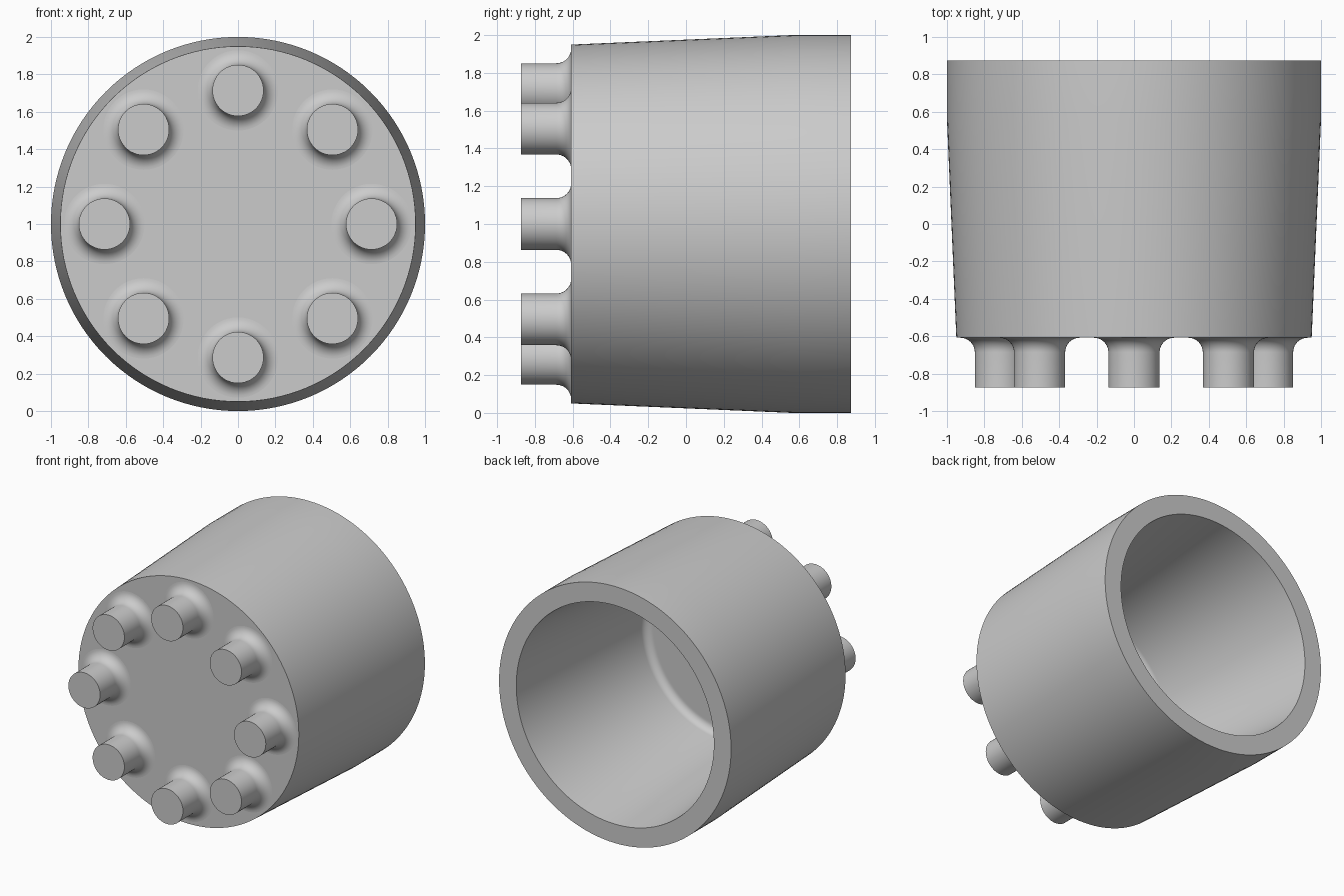
import bpy, bmesh
from math import sin, cos, pi, radians
from mathutils import Matrix, Vector

cube = bpy.data.objects.get("Cube")
if cube:
    bpy.data.objects.remove(cube, do_unlink=True)

grey = bpy.data.materials.new("light_grey")
grey.use_nodes = True
colour = (0.6, 0.6, 0.6, 1)
grey.diffuse_color = colour
grey.node_tree.nodes["Principled BSDF"].inputs["Base Color"].default_value = colour


def arc(r, y, radius, start, end, steps=10):
    """Rounded profile points about a centre (r, y)."""
    angles = [radians(start + (end - start) * i / steps) for i in range(steps + 1)]
    return [(r + radius * cos(a), y + radius * sin(a)) for a in angles]


def lathe(name, profile, location, segments):
    """Turn a (radius, y) profile about the y axis."""
    bm = bmesh.new()
    verts = [bm.verts.new((r, y, 0)) for r, y in profile]
    edges = [bm.edges.new(pair) for pair in zip(verts, verts[1:])]
    bmesh.ops.spin(bm, geom=verts + edges, cent=(0, 0, 0), axis=(0, 1, 0),
                   angle=2 * pi, steps=segments, use_merge=True)
    bmesh.ops.remove_doubles(bm, verts=bm.verts, dist=0.0001)
    bmesh.ops.recalc_face_normals(bm, faces=bm.faces)
    mesh = bpy.data.meshes.new(name)
    bm.to_mesh(mesh)
    bm.free()
    mesh.materials.append(grey)
    obj = bpy.data.objects.new(name, mesh)
    obj.location = location
    bpy.context.collection.objects.link(obj)
    bpy.ops.object.select_all(action='DESELECT')
    obj.select_set(True)
    bpy.context.view_layer.objects.active = obj
    bpy.ops.object.shade_smooth_by_angle(angle=radians(30))
    return obj


FRONT, BACK, TIP = -0.608, 0.873, -0.873
AXIS = Vector((0, 0, 1))

# Hollow cup: tapered front, open back, drafted cavity with a rounded floor corner
floor, inner, fillet = -0.53, 0.72, 0.06
cup_profile = [(0, FRONT), (0.95, FRONT), (1, 0.56), (1, BACK), (0.852, BACK)]
cup_profile += arc(inner - fillet, floor + fillet, fillet, -5, -90)
cup_profile += [(inner - fillet - 0.01, floor), (0, floor)]
lathe("cup_body", cup_profile, AXIS, 128)

# Ring of eight studs with flared feet
stud_r, flare, ring = 0.137, 0.078, 0.714
stud_profile = [(0, TIP), (stud_r, TIP)]
stud_profile += arc(stud_r + flare, FRONT - flare, flare, 180, 90)
for i in range(8):
    offset = Matrix.Rotation(i * pi / 4, 3, 'Y') @ Vector((ring, 0, 0))
    lathe(f"stud_{i + 1}", stud_profile, AXIS + offset, 48)
